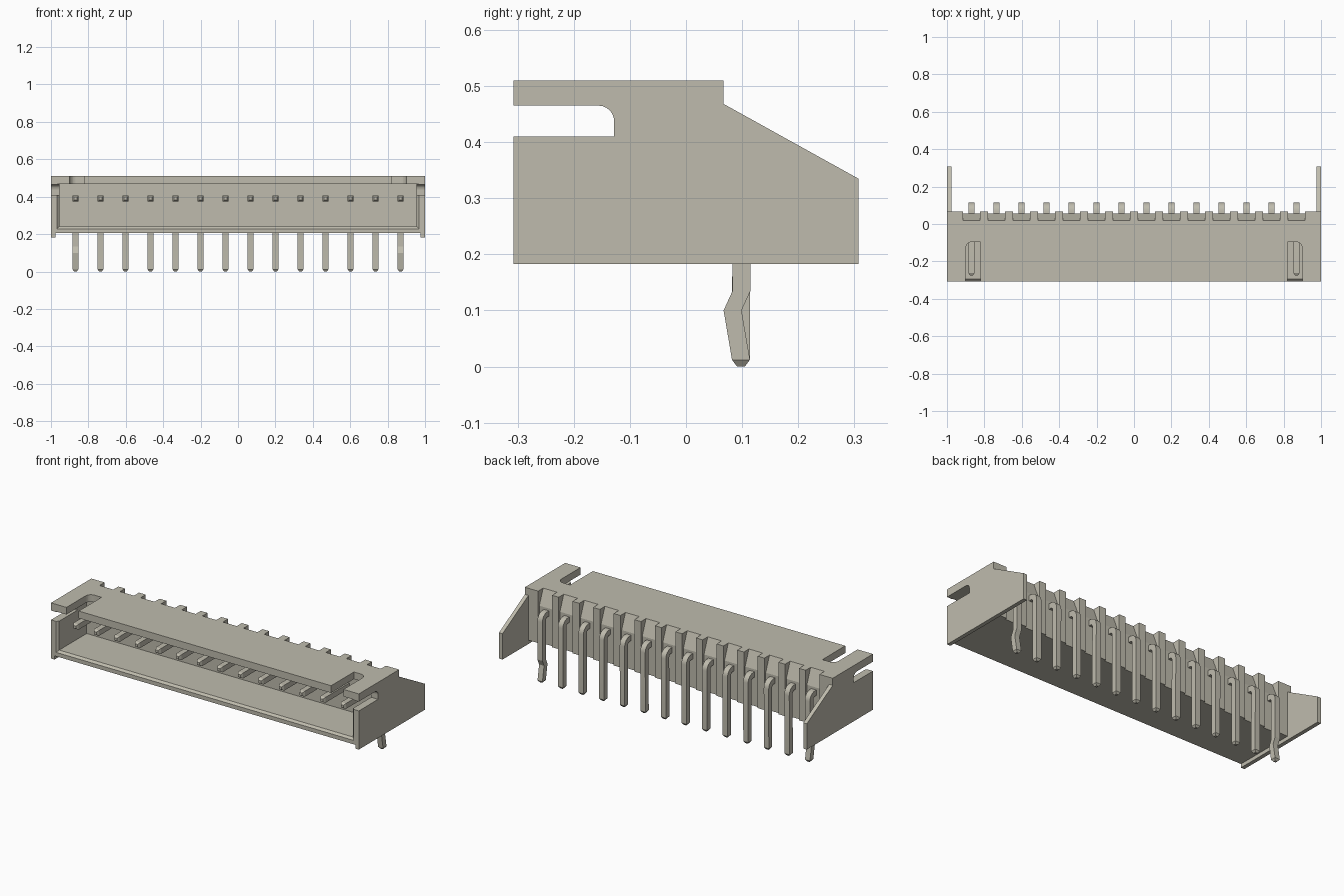
import bpy, bmesh, math

cube = bpy.data.objects.get("Cube")
if cube:
    bpy.data.objects.remove(cube, do_unlink=True)

# One warm grey plastic for everything
grey = bpy.data.materials.new("warm grey")
grey.use_nodes = True
COLOUR = (0.52, 0.50, 0.42, 1)
grey.diffuse_color = COLOUR
grey.node_tree.nodes["Principled BSDF"].inputs["Base Color"].default_value = COLOUR

PITCH, PINS = 0.1337, 14
PIN_X = [(i - (PINS - 1) / 2) * PITCH for i in range(PINS)]


def finish(name, bm):
    bmesh.ops.recalc_face_normals(bm, faces=bm.faces)
    mesh = bpy.data.meshes.new(name)
    bm.to_mesh(mesh)
    bm.free()
    mesh.materials.append(grey)
    obj = bpy.data.objects.new(name, mesh)
    bpy.context.collection.objects.link(obj)
    return obj


def loft(name, rings):
    """Skin a closed solid through equal-length rings of points."""
    bm = bmesh.new()
    loops = [[bm.verts.new(p) for p in ring] for ring in rings]
    n = len(loops[0])
    for a, b in zip(loops, loops[1:]):
        for i in range(n):
            j = (i + 1) % n
            bm.faces.new((a[i], a[j], b[j], b[i]))
    bm.faces.new(loops[0])
    bm.faces.new(loops[-1])
    return finish(name, bm)


def extrude_x(name, profile, x0, x1):
    return loft(name, [[(x, y, z) for y, z in profile] for x in (x0, x1)])


def extrude_z(name, profile, z0, z1):
    return loft(name, [[(x, y, z) for x, y in profile] for z in (z0, z1)])


def box(name, x0, x1, y0, y1, z0, z1):
    return extrude_x(name, [(y0, z0), (y1, z0), (y1, z1), (y0, z1)], x0, x1)


def arc(cx, cy, r, a0, a1, steps=6):
    return [(cx + r * math.cos(math.radians(a0 + (a1 - a0) * i / steps)),
             cy + r * math.sin(math.radians(a0 + (a1 - a0) * i / steps)))
            for i in range(steps + 1)]


def cut(target, cutter):
    mod = target.modifiers.new("cut", 'BOOLEAN')
    mod.operation, mod.solver, mod.object = 'DIFFERENCE', 'EXACT', cutter
    bpy.context.view_layer.objects.active = target
    bpy.ops.object.modifier_apply(modifier=mod.name)


def remove(obj):
    bpy.data.objects.remove(obj, do_unlink=True)


# Main shell with its front cavity
shell = box("housing", -0.977, 0.977, -0.307, 0.067, 0.205, 0.51)
cutters = [box("cavity_cutter", -0.955, 0.955, -0.35, -0.04, 0.24, 0.468)]

# Chamfered mouth of the cavity
cutters.append(loft("mouth_cutter", [
    [(-w, y, b), (w, y, b), (w, y, 0.468), (-w, y, 0.468)]
    for y, w, b in ((-0.319, 0.979, 0.216), (-0.295, 0.955, 0.24))]))

# Sloped grooves behind each pin
groove = [(0.02, 0.51), (0.055, 0.42), (0.055, 0.19), (0.09, 0.19),
          (0.09, 0.53), (0.02, 0.53)]
for x in PIN_X:
    cutters.append(extrude_x("groove_cutter", groove, x - 0.045, x + 0.045))

# Latch slots in the roof, rounded at the outer corner
for s in (-1, 1):
    slot = [(0.82, -0.35), (0.90, -0.35)] + arc(0.865, -0.13, 0.035, 0, 90) + [(0.82, -0.095)]
    cutters.append(extrude_z("roof_slot_cutter", [(s * x, y) for x, y in slot], 0.45, 0.55))
for c in cutters:
    cut(shell, c)
    remove(c)

# End plates, running back past the housing
plate_outline = [(-0.307, 0.183), (0.307, 0.183), (0.307, 0.335),
                 (0.067, 0.468), (0.067, 0.51), (-0.307, 0.51)]
side_slot = [(-0.35, 0.41), (-0.128, 0.41)] + arc(-0.156, 0.437, 0.028, 0, 90) + [(-0.35, 0.465)]
for s, side in ((-1, "right"), (1, "left")):
    plate = extrude_x(side + "_end_plate", plate_outline, s * 0.977, s * 1.0)
    slot_cutter = extrude_x("side_slot_cutter", side_slot, s * 0.94, s * 1.02)
    cut(plate, slot_cutter)
    cut(shell, slot_cutter)
    remove(slot_cutter)


# Bent square pins: sections are (y, z, section tilt, half thickness)
def pin(name, x, kinked):
    h = 0.016
    path = [(-0.275, 0.39, 90, 0.008), (-0.262, 0.39, 90, h)]
    path += [(0.069 + 0.03 * math.cos(math.radians(a)),
              0.36 + 0.03 * math.sin(math.radians(a)), a, h)
             for a in range(90, -1, -15)]
    if kinked:
        path += [(0.099, 0.135, 0, h), (0.083, 0.10, 0, h)]
    path += [(0.098, 0.012, 0, h), (0.098, 0.0, 0, 0.007)]
    rings = []
    for y, z, a, t in path:
        dy, dz = t * math.cos(math.radians(a)), t * math.sin(math.radians(a))
        rings.append([(x - t, y - dy, z - dz), (x + t, y - dy, z - dz),
                      (x + t, y + dy, z + dz), (x - t, y + dy, z + dz)])
    obj = loft(name, rings)
    bpy.ops.object.select_all(action='DESELECT')
    obj.select_set(True)
    bpy.context.view_layer.objects.active = obj
    bpy.ops.object.shade_smooth_by_angle(angle=math.radians(20))


for i, x in enumerate(PIN_X):
    pin(f"pin_{i + 1:02d}", x, i in (0, PINS - 1))
